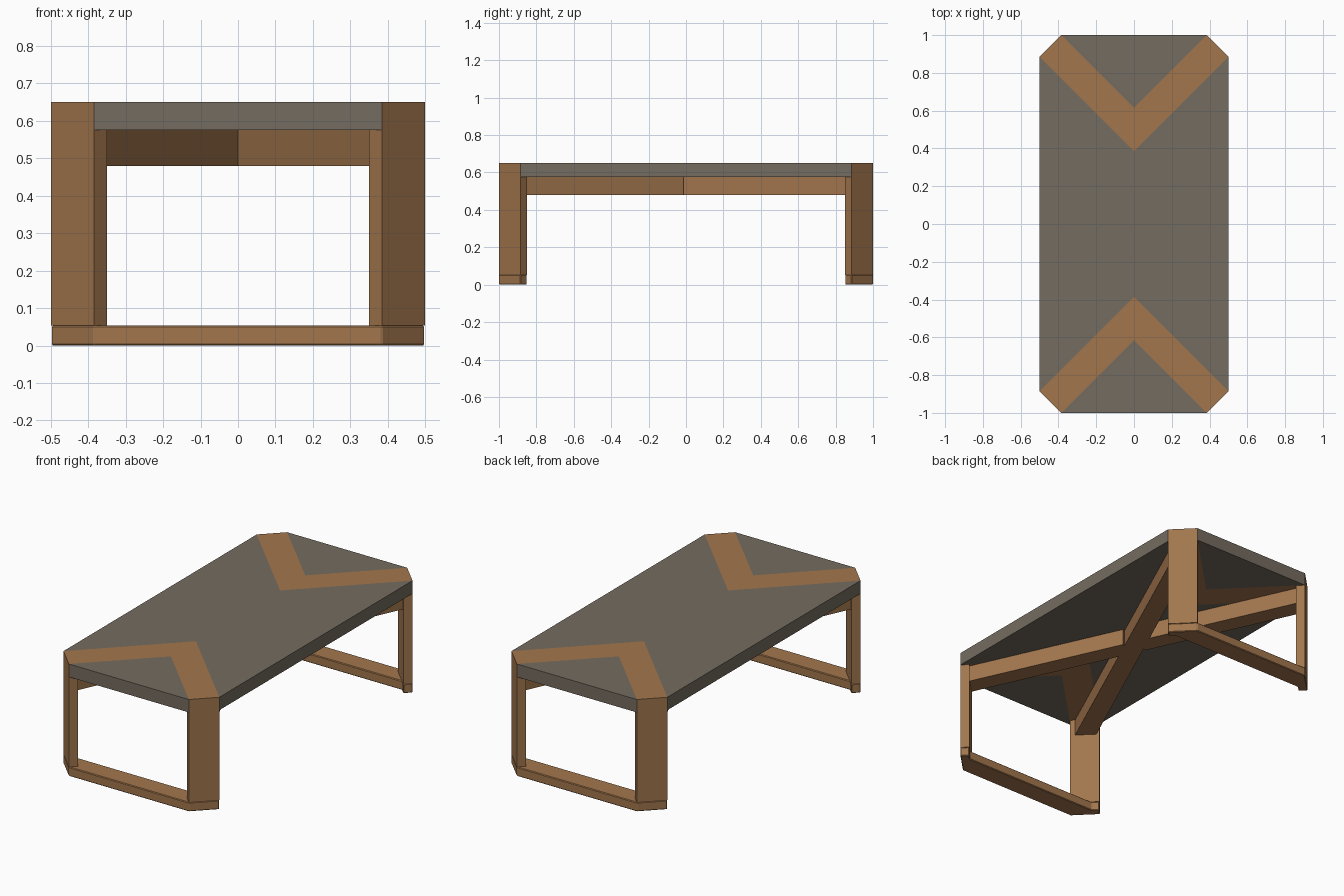
import bpy
import bmesh

if "Cube" in bpy.data.objects:
    bpy.data.objects.remove(bpy.data.objects["Cube"], do_unlink=True)


def material(name, colour):
    mat = bpy.data.materials.new(name)
    mat.use_nodes = True
    mat.diffuse_color = (*colour, 1)
    mat.node_tree.nodes["Principled BSDF"].inputs["Base Color"].default_value = (*colour, 1)
    return mat


WOOD = material("warm wood", (0.36, 0.18, 0.075))
STONE = material("grey stone", (0.175, 0.149, 0.115))

HEIGHT, UNDERSIDE, FOOT = 0.65, 0.575, 0.055
OUT_A, OUT_B = (0.385, 1.0), (0.5, 0.885)      # outer corner cut
IN_A, IN_B = (0.35, 0.965), (0.465, 0.85)      # inner face of the leg
TIP, NOTCH = (0, 0.385), (0, 0.615)            # chevron points


def flip(p, sx, sy):
    return (p[0] * sx, p[1] * sy)


def solid(name, mat, low, high, sx=1, sy=1, bevel=0):
    """Join a lower and an upper outline of (x, y, z) points into a solid."""
    bm = bmesh.new()
    a = [bm.verts.new((x * sx, y * sy, z)) for x, y, z in low]
    b = [bm.verts.new((x * sx, y * sy, z)) for x, y, z in high]
    bm.faces.new(a)
    bm.faces.new(b)
    for i in range(len(a)):
        j = (i + 1) % len(a)
        bm.faces.new((a[i], a[j], b[j], b[i]))
    bmesh.ops.recalc_face_normals(bm, faces=bm.faces)
    mesh = bpy.data.meshes.new(name)
    bm.to_mesh(mesh)
    bm.free()
    mesh.materials.append(mat)
    obj = bpy.data.objects.new(name, mesh)
    bpy.context.collection.objects.link(obj)
    if bevel:
        mod = obj.modifiers.new("soft edges", "BEVEL")
        mod.width, mod.segments = bevel, 1
    return obj


def level(points, z):
    return [(x, y, z) for x, y in points]


def mirrored(half):
    """Complete an outline across x = 0."""
    return half + [flip(p, -1, 1) for p in reversed(half) if p[0]]


def slab(name, mat, points, z0, z1, **kw):
    return solid(name, mat, level(points, z0), level(points, z1), **kw)


# Centre panel of the top
half = [TIP, OUT_B, flip(OUT_B, 1, -1), flip(TIP, 1, -1)]
slab("centre_panel", STONE, mirrored(half), UNDERSIDE, HEIGHT)

for end, sy in (("front", -1), ("back", 1)):
    # Triangular end panel
    slab(end + "_end_panel", STONE, [NOTCH, OUT_A, flip(OUT_A, -1, 1)],
         UNDERSIDE, HEIGHT, sy=sy)

    # Chevron inlay, mitred where it meets the legs
    low = [NOTCH, IN_A, IN_B, TIP, flip(IN_B, -1, 1), flip(IN_A, -1, 1)]
    high = [NOTCH, OUT_A, OUT_B, TIP, flip(OUT_B, -1, 1), flip(OUT_A, -1, 1)]
    solid(end + "_chevron", WOOD, level(low, UNDERSIDE), level(high, HEIGHT), sy=sy)

    # Floor rail with angled feet
    inner = (0.435, 0.88)
    rail = [OUT_A, OUT_B, IN_B, inner]
    rail += [flip(p, -1, 1) for p in reversed(rail)]
    slab(end + "_floor_rail", WOOD, rail, 0, FOOT - 0.002, sy=sy, bevel=0.004)

    # Angled legs with mitred tops
    for side, sx in (("right", -1), ("left", 1)):
        solid(f"{end}_{side}_leg", WOOD,
              level([OUT_A, OUT_B, IN_B, IN_A], FOOT - 0.002),
              level([OUT_A, OUT_B], HEIGHT) + level([IN_B, IN_A], UNDERSIDE),
              sx=sx, sy=sy)

# Crossed rails under the top, the second in two pieces around the first
ex, ey = 0.42, 0.92
wx, wy = 0.05, -0.0228
RAIL_LOW = 0.48


def strip(start, stop):
    return [(start * ex - wx, start * ey - wy), (stop * ex - wx, stop * ey - wy),
            (stop * ex + wx, stop * ey + wy), (start * ex + wx, start * ey + wy)]


slab("cross_rail", WOOD, strip(-1, 1), RAIL_LOW, UNDERSIDE)
slab("cross_rail_front", WOOD, strip(-1, -0.04), RAIL_LOW, UNDERSIDE, sx=-1)
slab("cross_rail_back", WOOD, strip(0.04, 1), RAIL_LOW, UNDERSIDE, sx=-1)
